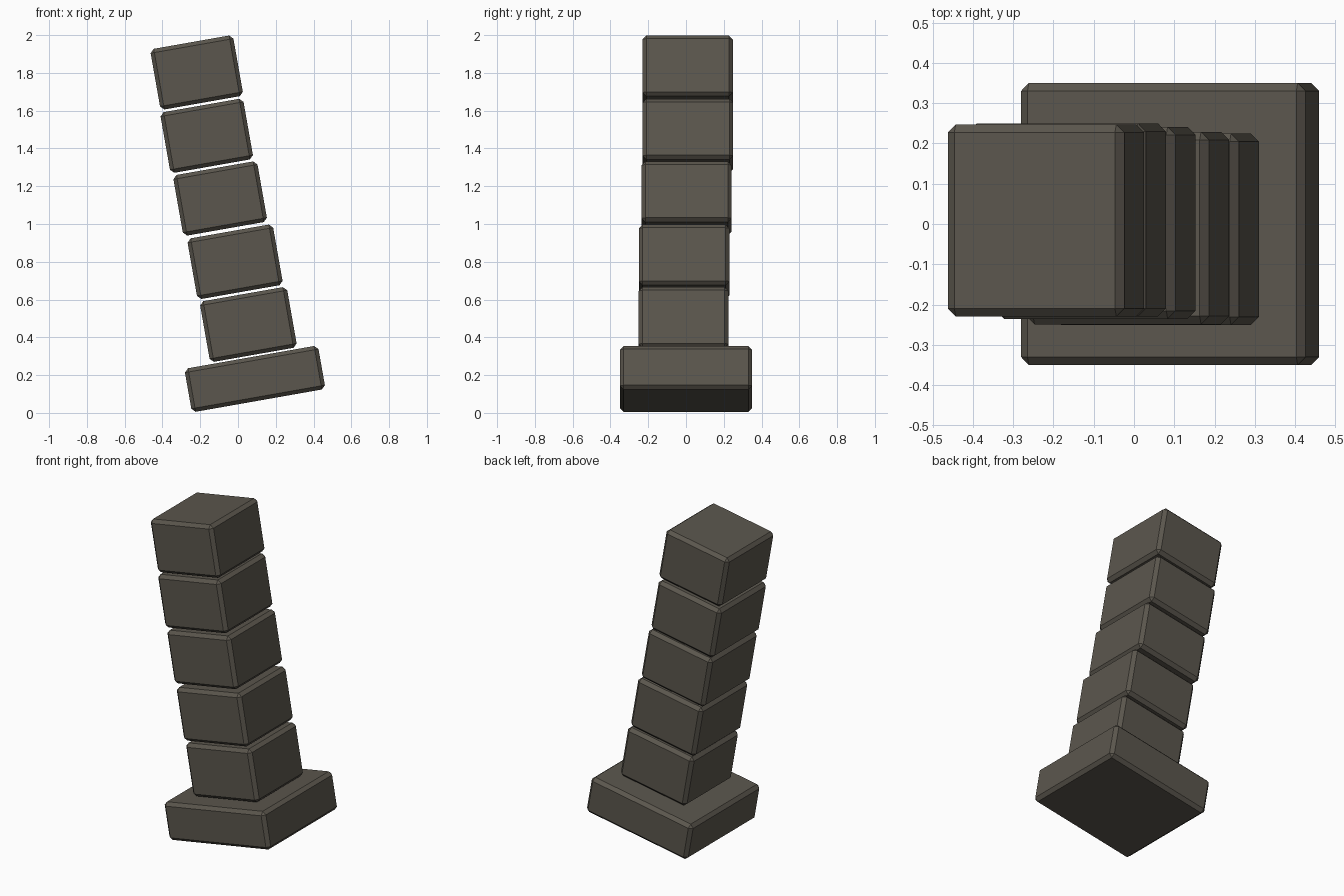
import bpy, bmesh, math
from mathutils import Matrix

if "Cube" in bpy.data.objects:
    bpy.data.objects.remove(bpy.data.objects["Cube"])

TILT = math.radians(-10)  # whole pillar leans toward -x

stone = bpy.data.materials.new("dark warm stone")
stone.diffuse_color = (0.105, 0.094, 0.075, 1)
stone.use_nodes = True
stone.node_tree.nodes["Principled BSDF"].inputs["Base Color"].default_value = stone.diffuse_color


def block(name, center, size, chamfer=0.02):
    """Chamfered box leaning with the pillar."""
    bm = bmesh.new()
    bmesh.ops.create_cube(bm, size=1, matrix=Matrix.Diagonal((*size, 1)))
    bmesh.ops.bevel(bm, geom=bm.edges[:], offset=chamfer, segments=1,
                    profile=0.5, affect='EDGES')
    mesh = bpy.data.meshes.new(name)
    bm.to_mesh(mesh)
    bm.free()
    mesh.materials.append(stone)
    ob = bpy.data.objects.new(name, mesh)
    ob.location = center
    ob.rotation_euler = (0, TILT, 0)
    bpy.context.collection.objects.link(ob)


# Wide foot slab
block("pillar_base", (0.0895, 0, 0.18), (0.718, 0.70, 0.234))

# Stacked shaft blocks, slightly shifted: x, y, z, width, depth
shaft = [
    (0.055, -0.013, 0.468, 0.468, 0.475),
    (-0.0155, -0.010, 0.800, 0.460, 0.478),
    (-0.0945, 0.003, 1.135, 0.452, 0.477),
    (-0.1655, 0.010, 1.467, 0.446, 0.480),
    (-0.2185, 0.009, 1.802, 0.445, 0.477),
]
for i, (x, y, z, w, d) in enumerate(shaft, 1):
    block(f"shaft_block_{i}", (x, y, z), (w, d, 0.326))
